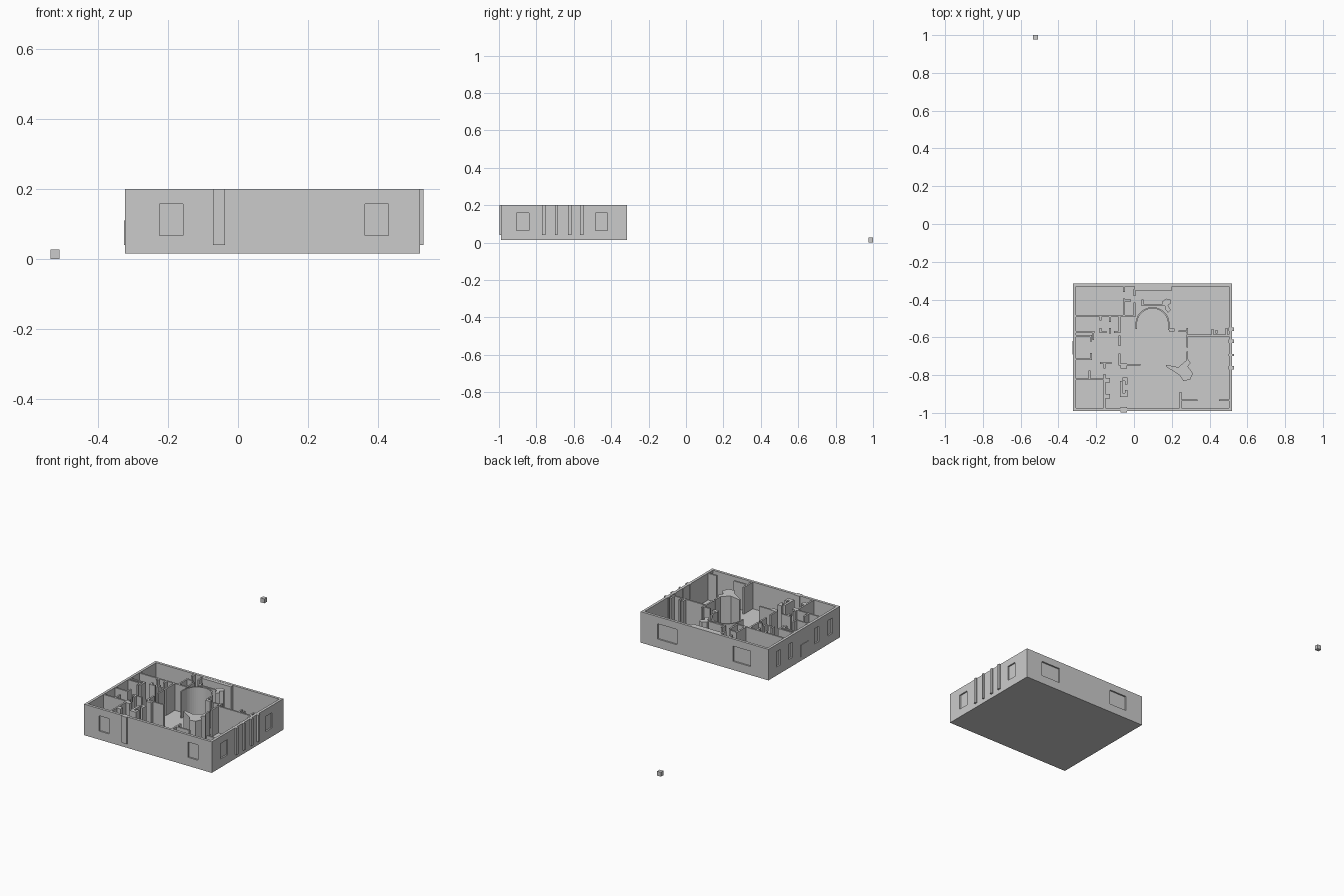
import bpy, bmesh, math

FLOOR, TOP = 0.04, 0.2
X0, X1, Y0, Y1 = -0.323, 0.520, -0.990, -0.316
T = 0.016


def add_box(bm, x0, x1, y0, y1, z0, z1):
    v = [bm.verts.new((x, y, z)) for z in (z0, z1)
         for x, y in ((x0, y0), (x1, y0), (x1, y1), (x0, y1))]
    bm.faces.new(v[3::-1])
    bm.faces.new(v[4:])
    for i in range(4):
        j = (i + 1) % 4
        bm.faces.new((v[i], v[j], v[j + 4], v[i + 4]))


def finish(bm, name):
    bmesh.ops.recalc_face_normals(bm, faces=bm.faces)
    me = bpy.data.meshes.new(name)
    bm.to_mesh(me)
    bm.free()
    ob = bpy.data.objects.new(name, me)
    bpy.context.collection.objects.link(ob)
    return ob


def boxes(name, items):
    bm = bmesh.new()
    for b in items:
        add_box(bm, *b)
    return finish(bm, name)


def prism(name, pts, z0=FLOOR, z1=TOP):
    bm = bmesh.new()
    f = bm.faces.new([bm.verts.new((x, y, z0)) for x, y in pts])
    r = bmesh.ops.extrude_face_region(bm, geom=[f])
    for v in r["geom"]:
        if isinstance(v, bmesh.types.BMVert):
            v.co.z = z1
    return finish(bm, name)


def walls(name, segs, t=0.01):
    # each segment is an axis-aligned centre line
    h = t / 2
    return boxes(name, [(min(a, c) - h, max(a, c) + h, min(b, d) - h, max(b, d) + h,
                         FLOOR - 0.002, TOP - 0.001) for a, b, c, d in segs])


# outer shell: floor slab and perimeter wall, with shallow window recesses
shell = boxes("building_shell", [(X0, X1, Y0, Y1, 0.015, TOP)])
W0, W1, D = 0.066, 0.157, 0.009
cut = [(X0 + T, X1 - T, Y0 + T, Y1 - T, FLOOR, 0.3)]
cut += [(a, b, Y0 - 0.05, Y0 + D, W0, W1) for a, b in ((-0.224, -0.157), (0.363, 0.429))]
cut += [(a, b, Y1 - D, Y1 + 0.05, W0, W1) for a, b in ((-0.206, -0.088), (0.28, 0.41))]
cut += [(X1 - D, X1 + 0.05, a, b, W0, W1) for a, b in ((-0.906, -0.84), (-0.484, -0.42))]
cut += [(X0 - 0.05, X0 + D, a, b, W0, W1) for a, b in
        ((-0.43, -0.391), (-0.543, -0.505), (-0.79, -0.752), (-0.92, -0.876))]
cutter = boxes("shell_cutter", cut)
cutter.hide_render = True
cutter.hide_viewport = True
mod = shell.modifiers.new("openings", "BOOLEAN")
mod.operation = "DIFFERENCE"
mod.solver = "EXACT"
mod.object = cutter

# pilasters and sills standing proud of the outer walls
boxes("front_pilaster", [(-0.071, -0.037, Y0 - 0.007, Y0 + 0.022, FLOOR, TOP)])
boxes("side_pilasters", [(X1 - 0.02, X1 + 0.01, a, b, FLOOR, TOP) for a, b in
                         ((-0.77, -0.752), (-0.70, -0.688), (-0.63, -0.612), (-0.566, -0.548))])
boxes("side_panel", [(X0 - 0.003, X0 + 0.01, -0.69, -0.62, FLOOR, 0.11)])

# partitions, back left rooms
walls("back_left_partitions", [
    (-0.31, -0.487, -0.06, -0.487), (-0.31, -0.572, -0.215, -0.572),
    (-0.178, -0.490, -0.178, -0.505), (-0.178, -0.555, -0.178, -0.572),
    (-0.178, -0.572, -0.15, -0.572), (-0.10, -0.572, -0.077, -0.572),
    (-0.127, -0.490, -0.127, -0.515), (-0.127, -0.555, -0.127, -0.575),
    (-0.077, -0.49, -0.077, -0.572), (-0.053, -0.335, -0.053, -0.355),
    (-0.053, -0.40, -0.053, -0.487), (-0.053, -0.405, -0.02, -0.405),
    (0.003, -0.35, 0.003, -0.375), (0.003, -0.42, 0.003, -0.487),
    (-0.06, -0.487, 0.003, -0.487)])

# partitions, left rooms
walls("left_partitions", [
    (-0.31, -0.592, -0.228, -0.592), (-0.228, -0.592, -0.228, -0.618),
    (-0.31, -0.716, -0.228, -0.716), (-0.228, -0.716, -0.228, -0.688),
    (-0.235, -0.78, -0.235, -0.82), (-0.31, -0.822, -0.156, -0.822),
    (-0.156, -0.735, -0.156, -0.76), (-0.156, -0.80, -0.156, -0.98),
    (-0.175, -0.735, -0.125, -0.735), (-0.216, -0.578, -0.216, -0.61)])
walls("hall_partitions", [
    (-0.077, -0.595, -0.077, -0.64), (-0.077, -0.69, -0.077, -0.745),
    (-0.077, -0.745, 0.03, -0.745)])

# partitions, right rooms
walls("right_partitions", [
    (0.282, -0.590, 0.503, -0.590), (0.282, -0.555, 0.282, -0.575),
    (0.24, -0.568, 0.282, -0.568), (0.282, -0.60, 0.282, -0.65),
    (0.282, -0.68, 0.282, -0.73), (0.415, -0.56, 0.415, -0.585),
    (0.436, -0.565, 0.436, -0.575), (0.49, -0.555, 0.49, -0.58),
    (0.246, -0.895, 0.246, -0.98), (0.246, -0.933, 0.33, -0.933),
    (0.455, -0.933, 0.503, -0.933)])

# curved wall
cx, cy, r, t = 0.098, -0.53, 0.09, 0.008
arc = [(math.cos(math.pi * i / 24), math.sin(math.pi * i / 24)) for i in range(25)]
outer = [(cx + r, -0.56)] + [(cx + r * c, cy + r * s) for c, s in arc] + [(cx - r, -0.555)]
inner = [(cx + (r - t) * c, cy + (r - t) * s) for c, s in reversed(arc)]
prism("curved_wall", outer + [(cx - r + t, -0.555)] + inner[:] + [(cx + r - t, -0.56)])

# thick back wall section, alcove walls and posts around the curved wall
boxes("back_pier", [(0.003, 0.2, -0.352, Y1 - 0.01, FLOOR, TOP - 0.001)])
prism("alcove_wall", [(0.04, -0.40), (0.05, -0.40), (0.05, -0.424), (0.15, -0.424),
                      (0.15, -0.41), (0.17, -0.395), (0.192, -0.40), (0.197, -0.42),
                      (0.18, -0.43), (0.195, -0.455), (0.18, -0.47), (0.165, -0.45),
                      (0.165, -0.434), (0.04, -0.434)])
boxes("curved_wall_posts", [(0.185, 0.215, -0.57, -0.552, FLOOR, TOP - 0.001)])

# hall fixtures
prism("angled_block", [(0.17, -0.745), (0.235, -0.758), (0.262, -0.735), (0.285, -0.715),
                       (0.30, -0.735), (0.285, -0.755), (0.312, -0.79), (0.297, -0.825),
                       (0.26, -0.83), (0.24, -0.80), (0.17, -0.755)])
prism("c_shaped_block", [(-0.06, -0.812), (-0.034, -0.812), (-0.034, -0.85), (-0.048, -0.85),
                         (-0.048, -0.832), (-0.06, -0.832), (-0.06, -0.895), (-0.048, -0.895),
                         (-0.048, -0.88), (-0.034, -0.88), (-0.034, -0.915), (-0.074, -0.915),
                         (-0.074, -0.83), (-0.06, -0.83)])
boxes("hall_posts", [(-0.071, -0.037, -0.765, -0.738, FLOOR, TOP - 0.002),
                     (-0.156, -0.128, -0.84, -0.815, FLOOR, TOP - 0.002),
                     (-0.156, -0.128, -0.925, -0.90, FLOOR, TOP - 0.002)])

# small detached cube
boxes("detached_cube", [(-0.535, -0.509, 0.976, 1.0, 0.0, 0.026)])
